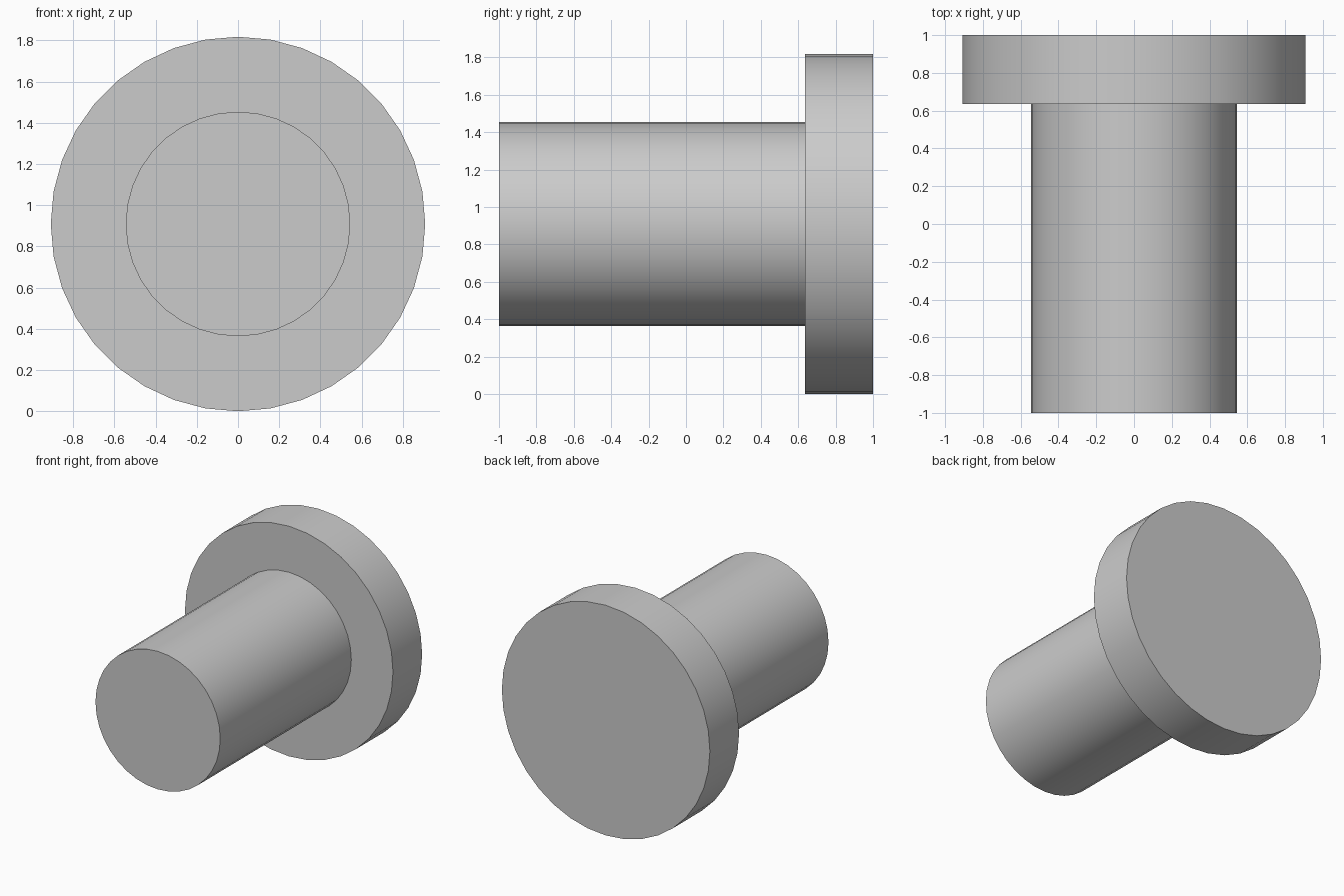
import bpy, bmesh, math
from mathutils import Vector, Matrix

if "Cube" in bpy.data.objects:
    bpy.data.objects.remove(bpy.data.objects["Cube"])

SIDES = 36
AXIS_Z = 0.909

# Half profile as (radius, y): shaft end, shaft, shoulder, head rim, head face
profile = [(0.545, -1.0), (0.545, 0.636), (0.909, 0.636), (0.909, 1.0)]

bm = bmesh.new()
rings = []
for r, y in profile:
    ring = []
    for i in range(SIDES):
        a = 2 * math.pi * i / SIDES
        ring.append(bm.verts.new((r * math.cos(a), y, AXIS_Z + r * math.sin(a))))
    rings.append(ring)

# Walls and shoulder
for lower, upper in zip(rings, rings[1:]):
    for i in range(SIDES):
        j = (i + 1) % SIDES
        bm.faces.new((lower[i], lower[j], upper[j], upper[i]))

# End caps
bm.faces.new(rings[0])
bm.faces.new(rings[-1])
bmesh.ops.recalc_face_normals(bm, faces=bm.faces)

mesh = bpy.data.meshes.new("flanged_pin")
bm.to_mesh(mesh)
bm.free()
pin = bpy.data.objects.new("flanged_pin", mesh)
bpy.context.collection.objects.link(pin)

# Smooth round walls, sharp rims
bpy.context.view_layer.objects.active = pin
pin.select_set(True)
bpy.ops.object.shade_smooth_by_angle(angle=math.radians(30))
